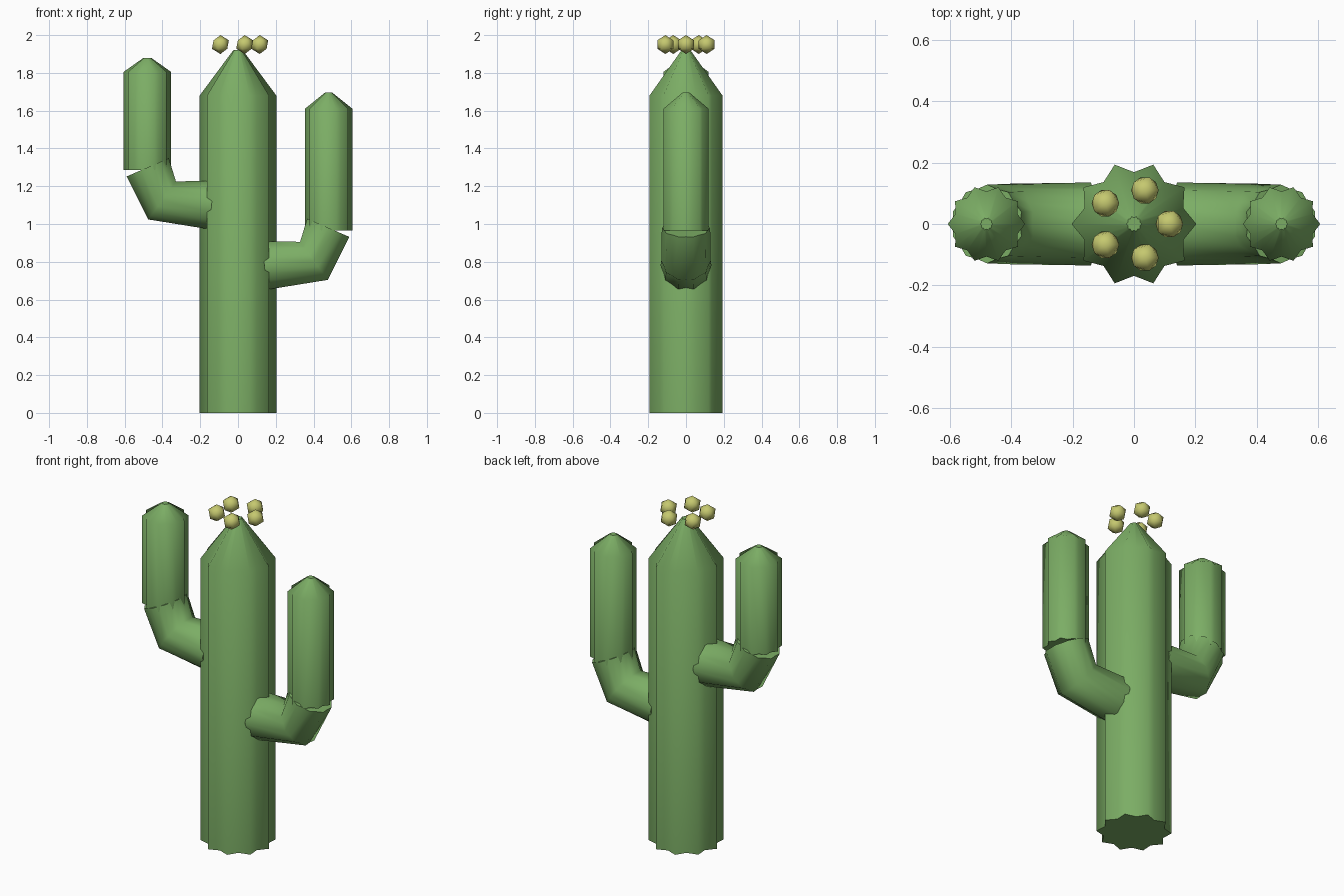
import bpy, bmesh
from math import cos, sin, pi
from mathutils import Vector

if "Cube" in bpy.data.objects:
    bpy.data.objects.remove(bpy.data.objects["Cube"])


def material(name, rgb):
    m = bpy.data.materials.new(name)
    m.diffuse_color = (*rgb, 1)
    m.use_nodes = True
    m.node_tree.nodes["Principled BSDF"].inputs["Base Color"].default_value = m.diffuse_color
    return m


GREEN = material("cactus_green", (0.20, 0.42, 0.13))
YELLOW = material("bud_yellow", (0.56, 0.58, 0.16))
RIBS = 10


def finish(bm, name, mat):
    bmesh.ops.recalc_face_normals(bm, faces=bm.faces)
    mesh = bpy.data.meshes.new(name)
    bm.to_mesh(mesh)
    bm.free()
    mesh.materials.append(mat)
    obj = bpy.data.objects.new(name, mesh)
    bpy.context.collection.objects.link(obj)
    return obj


def loft(name, rings, ratio):
    """Skin ribbed star rings: (centre, first axis, second axis, radius)."""
    bm = bmesh.new()
    n = RIBS * 2
    loops = []
    for centre, u, v, radius in rings:
        loop = []
        for i in range(n):
            r = radius * (ratio if i % 2 else 1)
            a = 2 * pi * i / n
            loop.append(bm.verts.new(Vector(centre) + r * (cos(a) * u + sin(a) * v)))
        loops.append(loop)
    for a, b in zip(loops, loops[1:]):
        for i in range(n):
            j = (i + 1) % n
            bm.faces.new((a[i], a[j], b[j], b[i])).smooth = True
    bm.faces.new(loops[0])
    bm.faces.new(loops[-1])
    return finish(bm, name, GREEN)


X, Y, Z = Vector((1, 0, 0)), Vector((0, 1, 0)), Vector((0, 0, 1))


def column(name, x, radius, ratio, z0, z1, z2, tip):
    side = -X if x < 0 else X
    loft(name, [((x, 0, z0), side, Y, radius), ((x, 0, z1), side, Y, radius),
                ((x, 0, z2), side, Y, tip)], ratio)


def elbow(name, side, z):
    pts = [Vector((side * x, 0, z + dz)) for x, dz in ((0.14, 0), (0.402, 0.025), (0.478, 0.20))]
    d1, d2 = (pts[1] - pts[0]).normalized(), (pts[2] - pts[1]).normalized()
    tangents = (d1, (d1 + d2).normalized(), d2)
    loft(name, [(p, Y, t.cross(Y), r) for p, t, r in zip(pts, tangents, (0.135, 0.131, 0.128))], 0.93)


# Ribbed trunk with tapered top
column("trunk", 0, 0.203, 0.83, 0, 1.68, 1.92, 0.025)

# Arms: bent elbow plus upright ribbed shaft
for label, side, z, top, tip in (("right", 1, 0.78, 1.61, 1.695), ("left", -1, 1.10, 1.805, 1.88)):
    elbow(label + "_elbow", side, z)
    column(label + "_arm", side * 0.48, 0.126, 0.84, z + 0.185, top, tip, 0.02)

# Ring of flower buds
for k in range(5):
    a = 2 * pi * k / 5
    bm = bmesh.new()
    bmesh.ops.create_icosphere(bm, subdivisions=1, radius=0.05)
    for f in bm.faces:
        f.smooth = True
    bud = finish(bm, f"flower_bud_{k + 1}", YELLOW)
    bud.location = (0.115 * cos(a), 0.115 * sin(a), 1.95)
